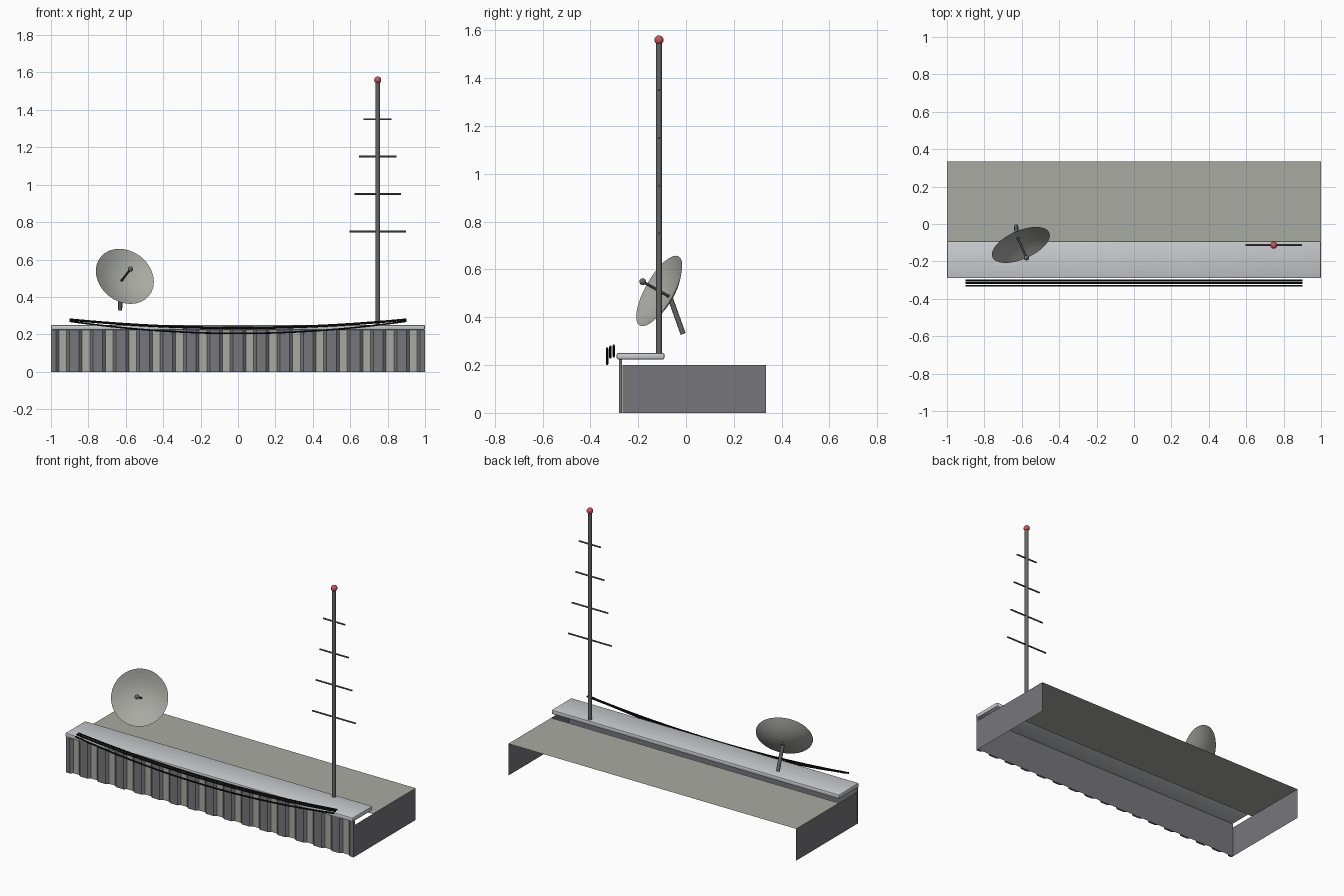
import bpy, bmesh, math
from mathutils import Vector

if "Cube" in bpy.data.objects:
    bpy.data.objects.remove(bpy.data.objects["Cube"])


def material(name, rgb):
    m = bpy.data.materials.new(name)
    m.diffuse_color = (*rgb, 1)
    m.use_nodes = True
    m.node_tree.nodes["Principled BSDF"].inputs["Base Color"].default_value = m.diffuse_color
    return m


ROOF = material("warm_grey", (0.40, 0.40, 0.37))
WALL = material("slate_grey", (0.185, 0.18, 0.20))
CAP = material("pale_grey", (0.59, 0.60, 0.63))
METAL = material("dark_metal", (0.13, 0.13, 0.135))
CABLE = material("black_rubber", (0.008, 0.008, 0.008))
RED = material("beacon_red", (0.60, 0.09, 0.11))


def mesh_object(name, bm, mat, smooth=False):
    me = bpy.data.meshes.new(name)
    bm.to_mesh(me)
    bm.free()
    me.materials.append(mat)
    ob = bpy.data.objects.new(name, me)
    bpy.context.collection.objects.link(ob)
    if smooth:
        bpy.ops.object.select_all(action='DESELECT')
        ob.select_set(True)
        bpy.context.view_layer.objects.active = ob
        bpy.ops.object.shade_smooth_by_angle(angle=math.radians(35))
    return ob


def sheet(name, corners, mat):
    bm = bmesh.new()
    bm.faces.new([bm.verts.new(c) for c in corners])
    return mesh_object(name, bm, mat)


def rod(name, a, b, r, mat, sides=12):
    a, b = Vector(a), Vector(b)
    bm = bmesh.new()
    bmesh.ops.create_cone(bm, cap_ends=True, segments=sides, radius1=r, radius2=r, depth=(b - a).length)
    ob = mesh_object(name, bm, mat, True)
    ob.location = (a + b) / 2
    ob.rotation_euler = (b - a).to_track_quat('Z', 'Y').to_euler()
    return ob


def ball(name, centre, r, mat):
    bm = bmesh.new()
    bmesh.ops.create_uvsphere(bm, u_segments=16, v_segments=10, radius=r)
    mesh_object(name, bm, mat, True).location = centre


# Roof deck and open-backed end walls
FRONT, BACK, TOP = -0.265, 0.335, 0.20
sheet("roof_deck", [(-1, -0.09, TOP), (1, -0.09, TOP), (1, BACK, TOP), (-1, BACK, TOP)], ROOF)
sheet("right_wall", [(1, FRONT, 0), (1, BACK, 0), (1, BACK, TOP), (1, FRONT, TOP)], WALL)
sheet("left_wall", [(-1, BACK, 0), (-1, FRONT, 0), (-1, FRONT, TOP), (-1, BACK, TOP)], WALL)

# Front wall: pale face outside, slate lining inside
H = 0.224
sheet("front_panel", [(-1, -0.267, 0), (1, -0.267, 0), (1, -0.267, H), (-1, -0.267, H)], ROOF)
sheet("front_lining", [(1, FRONT, 0), (-1, FRONT, 0), (-1, FRONT, H), (1, FRONT, H)], WALL)

# Trapezoid ribs along the front, with half ribs at both ends
bm = bmesh.new()
for i in range(17):
    c = -1 + 0.125 * i
    section = [(max(-1, min(1, c + dx)), y) for dx, y in
               ((-0.042, -0.267), (-0.026, -0.281), (0.026, -0.281), (0.042, -0.267))]
    low = [bm.verts.new((x, y, 0)) for x, y in section]
    high = [bm.verts.new((x, y, H)) for x, y in section]
    for k in range(3):
        bm.faces.new((low[k], low[k + 1], high[k + 1], high[k]))
    bm.faces.new(low[::-1])
    bm.faces.new(high)
bmesh.ops.dissolve_degenerate(bm, dist=1e-5, edges=bm.edges[:])
mesh_object("front_ribs", bm, WALL)

# Rounded coping on the parapet
bm = bmesh.new()
bmesh.ops.create_cube(bm, size=1)
for v in bm.verts:
    v.co = (v.co.x * 2, v.co.y * 0.2, v.co.z * 0.028)
bmesh.ops.bevel(bm, geom=bm.edges[:], offset=0.008, segments=2, affect='EDGES', profile=0.5)
mesh_object("parapet_coping", bm, CAP, True).location = (0, -0.19, 0.237)

# Sagging cables
for i, (y, mid, end) in enumerate(((-0.330, 0.205, 0.270), (-0.316, 0.232, 0.277), (-0.302, 0.237, 0.281))):
    cu = bpy.data.curves.new("cable_%d" % (i + 1), 'CURVE')
    cu.dimensions = '3D'
    cu.bevel_depth = 0.005
    cu.bevel_resolution = 1
    cu.use_fill_caps = True
    sp = cu.splines.new('POLY')
    sp.points.add(20)
    for k, p in enumerate(sp.points):
        t = k / 10 - 1
        p.co = (0.9 * t, y, mid + (end - mid) * t * t, 1)
    cu.materials.append(CABLE)
    bpy.context.collection.objects.link(bpy.data.objects.new(cu.name, cu))

# Antenna mast with crossbars and red beacon
MX, MY = 0.747, -0.113
rod("mast", (MX, MY, 0.245), (MX, MY, 1.55), 0.012, METAL)
for i in range(4):
    half, z = 0.15 - 0.025 * i, 0.75 + 0.2 * i
    rod("crossbar_%d" % (i + 1), (MX - half, MY, z), (MX + half, MY, z), 0.005, METAL, 8)
ball("beacon", (MX, MY, 1.56), 0.019, RED)

# Satellite dish: shallow bowl opening along the axis
axis = Vector((0.354, -0.815, 0.46)).normalized()
apex = Vector((-0.605, -0.112, 0.51)) - axis * 0.05
bm = bmesh.new()
N, R, D = 32, 0.166, 0.05
centre = bm.verts.new((0, 0, 0))
rings = []
for f in (0.25, 0.5, 0.75, 1.0):
    rings.append([bm.verts.new((R * f * math.cos(2 * math.pi * k / N),
                                R * f * math.sin(2 * math.pi * k / N), D * f * f)) for k in range(N)])
for k in range(N):
    j = (k + 1) % N
    bm.faces.new((centre, rings[0][k], rings[0][j]))
    for a, b in zip(rings, rings[1:]):
        bm.faces.new((a[k], b[k], b[j], a[j]))
dish = mesh_object("dish", bm, ROOF, True)
dish.location = apex
dish.rotation_euler = axis.to_track_quat('Z', 'Y').to_euler()

# Dish feed arm, feed and support strut
tip = apex + axis * 0.135
rod("feed_arm", apex, tip, 0.006, METAL, 8)
ball("feed", tip, 0.014, METAL)
rod("dish_strut", (-0.63, -0.012, 0.33), (-0.628, -0.064, 0.475), 0.011, METAL)
